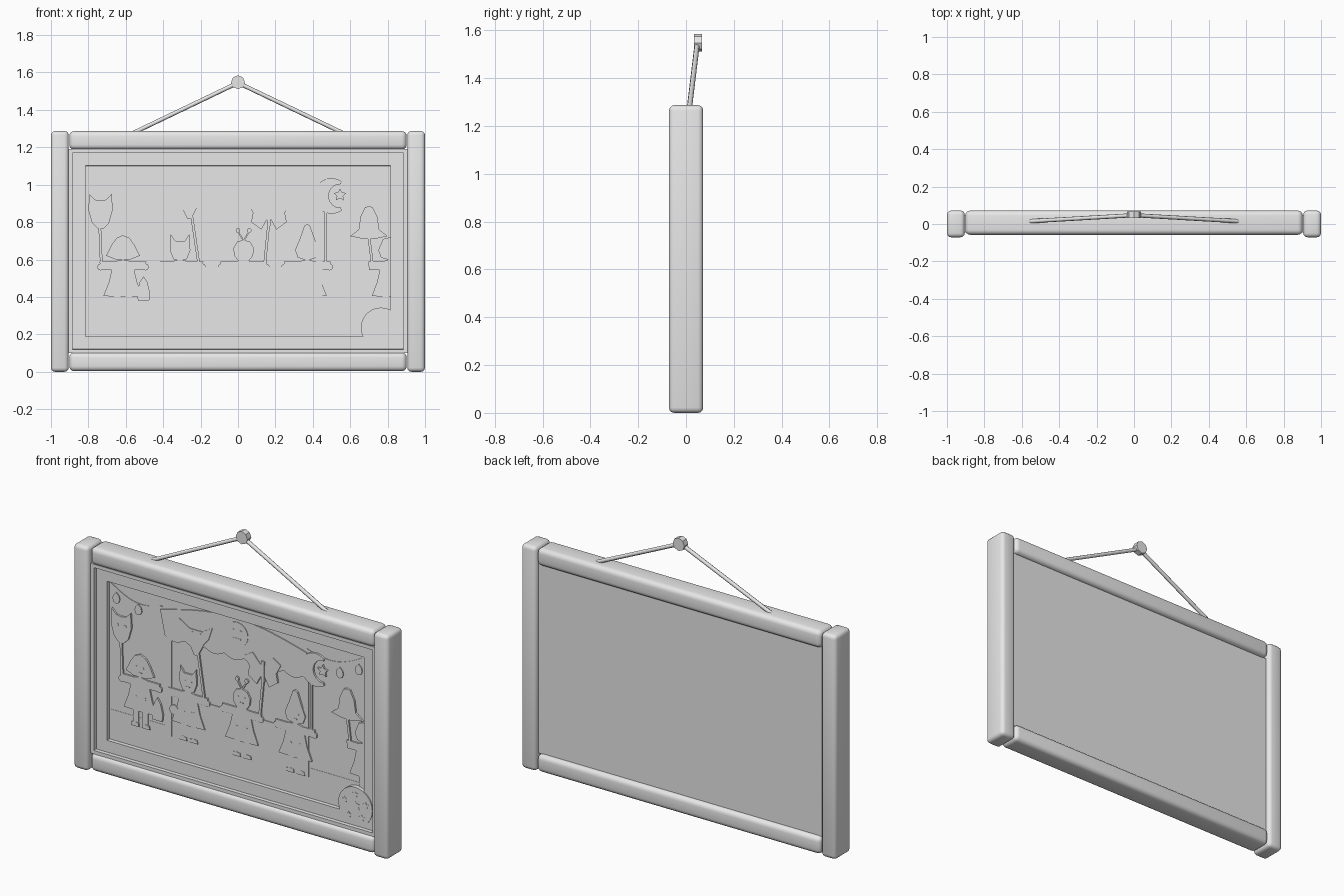
import bpy, bmesh
from math import sin, cos, pi, radians
from mathutils import Vector

cube = bpy.data.objects.get("Cube")
if cube:
    bpy.data.objects.remove(cube, do_unlink=True)

GREY = (0.8, 0.8, 0.8, 1)
mat = bpy.data.materials.new("plain grey")
mat.use_nodes = True
mat.diffuse_color = GREY
mat.node_tree.nodes["Principled BSDF"].inputs["Base Color"].default_value = GREY

PICTURE_Y = -0.001   # recessed picture surface
LAYER = 0.003        # thickness of one relief layer


def finish(name, bm):
    bmesh.ops.recalc_face_normals(bm, faces=bm.faces)
    mesh = bpy.data.meshes.new(name)
    bm.to_mesh(mesh)
    bm.free()
    mesh.materials.append(mat)
    obj = bpy.data.objects.new(name, mesh)
    bpy.context.collection.objects.link(obj)
    return obj


def box_mesh(lo, hi):
    bm = bmesh.new()
    bmesh.ops.create_cube(bm, size=1)
    lo, hi = Vector(lo), Vector(hi)
    for v in bm.verts:
        v.co = Vector((lo[i] + (hi[i] - lo[i]) * (v.co[i] + 0.5) for i in range(3)))
    return bm


def rounded_bar(name, lo, hi, radius, segments):
    bm = box_mesh(lo, hi)
    bmesh.ops.bevel(bm, geom=bm.edges[:], offset=radius, segments=segments,
                    profile=0.5, affect='EDGES')
    obj = finish(name, bm)
    bpy.ops.object.select_all(action='DESELECT')
    obj.select_set(True)
    bpy.context.view_layer.objects.active = obj
    bpy.ops.object.shade_smooth_by_angle(angle=radians(40))


# Relief helpers: outlines are (x, z) points
def plate(name, pts, layer=1):
    bm = bmesh.new()
    front = PICTURE_Y - LAYER * layer
    face = bm.faces.new([bm.verts.new((x, front, z)) for x, z in pts])
    ext = bmesh.ops.extrude_face_region(bm, geom=[face])
    for v in ext["geom"]:
        if isinstance(v, bmesh.types.BMVert):
            v.co.y = PICTURE_Y + LAYER / 2
    finish(name, bm)


def disc(name, x, z, r, layer=1, n=20, inner=1):
    pts = []
    for i in range(n):
        a = pi / 2 + 2 * pi * i / n
        k = r * (inner if i % 2 else 1)
        pts.append((x + k * cos(a), z + k * sin(a)))
    plate(name, pts, layer)


def strip(name, a, b, w=0.008, layer=1):
    a, b = Vector(a), Vector(b)
    n = (b - a).orthogonal().normalized() * w / 2
    plate(name, [a + n, b + n, b - n, a - n], layer)


def mirrored(cx, cz, half):
    right = [(cx + x, cz + z) for x, z in half]
    left = [(cx - x, cz + z) for x, z in reversed(half) if x > 0]
    return right + left


# Frame
for side, word in ((-1, "right"), (1, "left")):
    xs = sorted((side * 0.905, side))
    rounded_bar(word + "_stile", (xs[0], -0.071, 0), (xs[1], 0.072, 1.287), 0.022, 3)
for word, z0, z1 in (("bottom", 0.003, 0.103), ("top", 1.187, 1.287)):
    rounded_bar(word + "_rail", (-0.902, -0.058, z0), (0.902, 0.072, z1), 0.027, 4)

# Panel with two stepped insets: raised rim, mat, picture
bm = box_mesh((-0.905, -0.045, 0.1), (0.905, 0.045, 1.19))
bmesh.ops.recalc_face_normals(bm, faces=bm.faces)
front = min(bm.faces, key=lambda f: f.calc_center_median().y)
for width in (0.02, 0.068):
    bmesh.ops.inset_region(bm, faces=[front], thickness=width, use_even_offset=True)
    bmesh.ops.inset_region(bm, faces=[front], thickness=0.0005, depth=-0.022,
                           use_even_offset=True)
finish("picture_panel", bm)

# Hanging cord and nail
curve = bpy.data.curves.new("hanging_cord", 'CURVE')
curve.dimensions = '3D'
curve.bevel_depth = 0.011
curve.bevel_resolution = 2
curve.use_fill_caps = True
for side in (-1, 1):
    spline = curve.splines.new('POLY')
    spline.points.add(1)
    spline.points[0].co = (side * 0.57, 0.014, 1.272, 1)
    spline.points[1].co = (0, 0.047, 1.545, 1)
curve.materials.append(mat)
bpy.context.collection.objects.link(bpy.data.objects.new("hanging_cord", curve))
bm = bmesh.new()
bmesh.ops.create_cone(bm, cap_ends=True, segments=8, radius1=0.037, radius2=0.037, depth=0.035)
for v in bm.verts:
    x, y, z = v.co
    v.co = (x, 0.05 + z, 1.548 + y)
finish("nail", bm)

# Stall: scalloped awning, posts, counter, floor
awning = []
for i in range(25):
    t = i / 24
    awning.append((-0.49 + 0.93 * t, 1.02 + 0.08 * sin(pi * t)))
for i in range(43):
    t = 1 - i / 42
    awning.append((-0.46 + 0.88 * t, 0.88 - 0.022 * abs(sin(7 * pi * t))))
plate("awning", awning, 2)
for x in (-0.435, 0.435):
    strip("stall_post", (x, 0.31), (x, 0.9), 0.035, 1.5)
strip("counter_top", (-0.45, 0.55), (0.45, 0.55), 0.02, 1.5)
plate("stall_front", [(-0.44, 0.31), (0.44, 0.31), (0.44, 0.54), (-0.44, 0.54)])
strip("floor_line", (-0.81, 0.36), (-0.46, 0.36), 0.005, 0.5)
strip("floor_line", (0.46, 0.36), (0.81, 0.36), 0.005, 0.5)

# Garland with bulbs
for x0, z0, x1, z1 in ((-0.81, 1.09, -0.48, 1.04), (0.44, 1.04, 0.81, 1.09)):
    old = None
    for i in range(9):
        t = i / 8
        p = (x0 + (x1 - x0) * t, z0 + (z1 - z0) * t - 0.05 * sin(pi * t))
        if old:
            strip("garland", old, p, 0.006)
        old = p
BULB = [(0, 0.033), (0.018, 0.016), (0.023, -0.005), (0.015, -0.024), (0, -0.03)]
for x, z in ((-0.77, 1.01), (-0.63, 0.98), (0.65, 0.96), (0.77, 1.01)):
    plate("bulb", mirrored(x, z, BULB), 2)

# Sun ornament
disc("sun_disc", 0, 1.01, 0.07, 3, 24)
for x in (-0.025, 0.025):
    disc("sun_eye", x, 1.03, 0.008, 3.5, 8)
strip("sun_mouth", (-0.025, 0.985), (0.025, 0.985), 0.006, 3.5)

# Children in costume
DRESS = [(0, 0.29), (0.045, 0.28), (0.125, 0.28), (0.12, 0.235), (0.06, 0.235),
         (0.075, 0.17), (0.105, 0.095), (0, 0.09)]
HATS = {
    "hood": [(0, 0.42), (0.035, 0.405), (0.06, 0.37), (0.09, 0.31), (0.04, 0.29), (0, 0.29)],
    "cat_hat": [(0, 0.39), (0.025, 0.39), (0.05, 0.425), (0.055, 0.34), (0.035, 0.29), (0, 0.285)],
    "round_hair": [(0, 0.395), (0.035, 0.385), (0.055, 0.35), (0.05, 0.31), (0.03, 0.285), (0, 0.28)],
    "pointed_hat": [(0, 0.48), (0.015, 0.47), (0.04, 0.4), (0.065, 0.34), (0.05, 0.3), (0, 0.285)],
}


def child(x, hat):
    z = 0.31
    for s in (-1, 1):
        strip("leg", (x + s * 0.03, z), (x + s * 0.03, z + 0.11), 0.034, 2)
        plate("shoe", mirrored(x + s * 0.034, z, [(0, 0), (0.025, 0), (0.022, 0.02), (0, 0.025)]), 2.5)
        disc("hand", x + s * 0.12, z + 0.25, 0.018, 3, 10)
    plate("dress", mirrored(x, z, DRESS), 3)
    plate(hat, mirrored(x, z, HATS[hat]), 3.5)
    for s in (-1, 1):
        disc("eye", x + s * 0.02, z + 0.345, 0.006, 4, 8)
        disc("button", x + s * 0.03, z + 0.17, 0.009, 3.5, 8)
    strip("mouth", (x - 0.012, z + 0.315), (x + 0.012, z + 0.315), 0.005, 4)


for x, hat in ((-0.615, "hood"), (-0.31, "cat_hat"), (0.03, "round_hair"), (0.37, "pointed_hat")):
    child(x, hat)
for s in (-1, 1):
    strip("antenna", (0.03, 0.7), (0.03 + s * 0.03, 0.75), 0.008, 3)
    disc("antenna_tip", 0.03 + s * 0.03, 0.755, 0.012, 3, 10)
plate("basket", mirrored(-0.505, 0.38, [(0, 0.13), (0.02, 0.1), (0.035, 0.04), (0.03, 0), (0, 0)]), 3.5)
disc("small_bag", -0.4, 0.47, 0.028, 3.5, 14)

# Child cut off by the picture edge
plate("edge_dress", [(0.815 - x * 0.95, 0.31 + z) for x, z in DRESS], 3)
plate("edge_hat", [(0.815 - x, 0.31 + z) for x, z in HATS["pointed_hat"] if z < 0.45] + [(0.815, 0.72)], 3.5)
strip("edge_leg", (0.79, 0.31), (0.79, 0.42), 0.034, 2)

# Lanterns on sticks
for a, b in (((-0.73, 0.56), (-0.74, 0.8)), ((-0.21, 0.58), (-0.25, 0.85)), ((0.14, 0.55), (0.165, 0.8)),
             ((0.47, 0.56), (0.47, 0.87)), ((0.72, 0.56), (0.7, 0.72))):
    strip("lantern_stick", a, b, 0.014, 3)
CAT = [(0, 0.06), (0.03, 0.065), (0.06, 0.095), (0.065, 0.01), (0.045, -0.06), (0.015, -0.09), (0, -0.09)]
BAT = [(0, 0.035), (0.04, 0.035), (0.105, 0.075), (0.08, 0), (0.05, -0.035), (0.012, -0.11), (0, -0.11)]
WING = [(0, 0.02), (0.03, 0.05), (0.065, 0.09), (0.115, 0.06), (0.085, 0.005),
        (0.095, -0.045), (0.04, -0.085), (0.01, -0.03), (0, -0.05)]
BELL = [(0, 0.075), (0.02, 0.07), (0.045, 0.02), (0.055, -0.05), (0.1, -0.085), (0.03, -0.1), (0, -0.1)]
for name, x, z, shape in (("cat", -0.735, 0.855, CAT), ("bat", -0.26, 0.93, BAT),
                          ("butterfly", 0.165, 0.845, WING), ("bell", 0.7, 0.81, BELL)):
    plate(name + "_lantern", mirrored(x, z, shape), 3.5)
for x, z in ((-0.735, 0.865), (-0.26, 0.945)):
    for s in (-1, 1):
        disc("lantern_eye", x + s * 0.025, z, 0.009, 4, 8)
strip("butterfly_body", (0.165, 0.78), (0.165, 0.9), 0.02, 4)
moon = [(0.5 + 0.095 * cos(a), 0.94 + 0.095 * sin(a))
        for a in [radians(55 + 250 * i / 20) for i in range(21)]]
moon += [(0.545 + 0.06 * cos(a), 0.94 + 0.063 * sin(a))
         for a in [radians(275 - 190 * i / 12) for i in range(13)]]
plate("moon_lantern", moon, 3.5)
disc("moon_star", 0.545, 0.945, 0.035, 3.5, 10, 0.5)

# Starry medallion lying over the mat corner
disc("medallion", 0.765, 0.235, 0.108, 9, 36)
for i in range(5):
    a = pi / 2 + 2 * pi * i / 5
    disc("medallion_star", 0.765 + 0.07 * cos(a), 0.235 + 0.07 * sin(a), 0.018, 9.5, 10, 0.45)
disc("medallion_centre", 0.765, 0.235, 0.03, 9.5, 12, 0.7)
